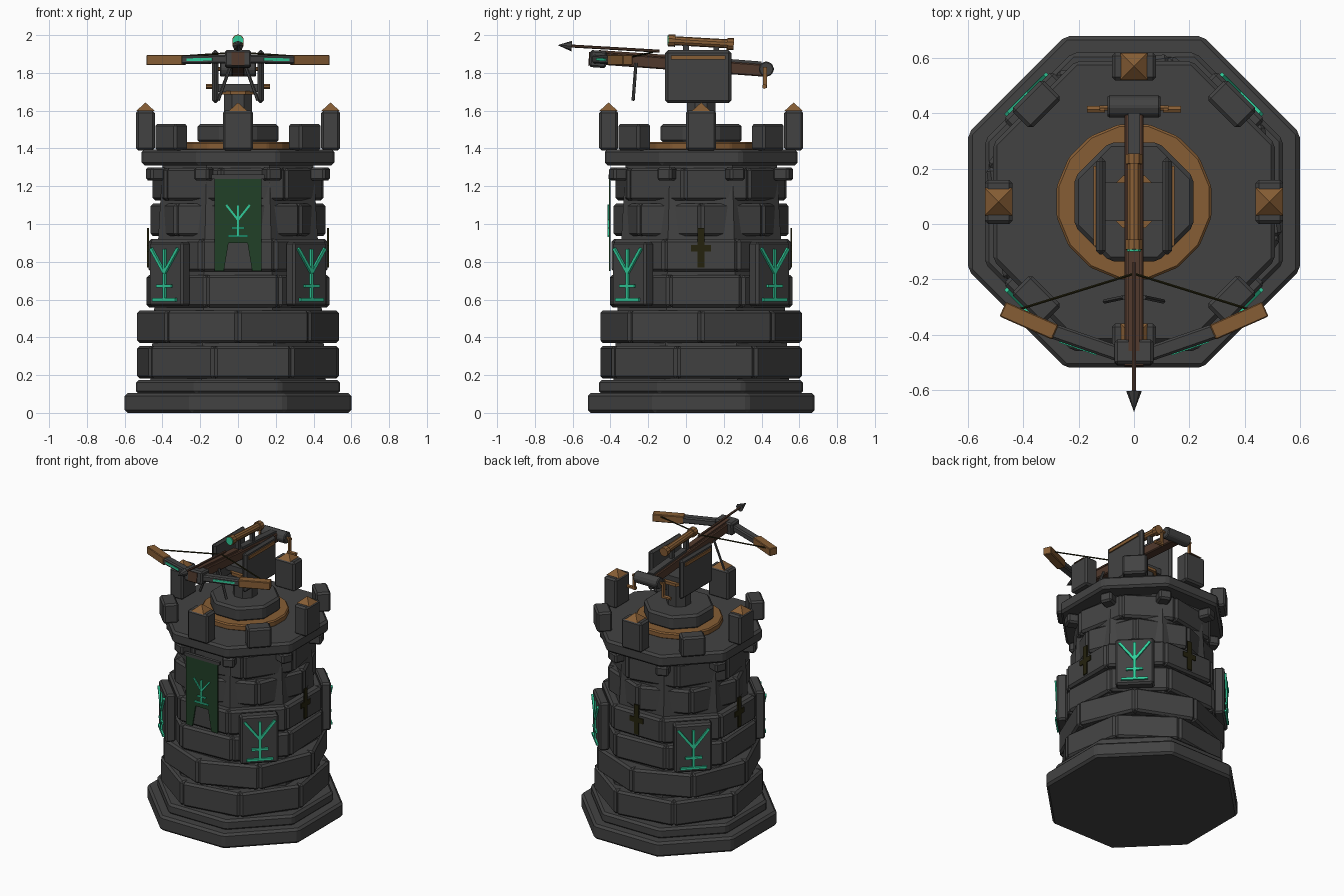
import bpy, bmesh, math
from math import sin, cos, pi, radians
from mathutils import Matrix, Vector, Euler

if "Cube" in bpy.data.objects:
    bpy.data.objects.remove(bpy.data.objects["Cube"])

CY = 0.08        # tower axis in y
TILT = -0.075    # weapon pitch


def material(name, rgb):
    m = bpy.data.materials.new(name)
    m.use_nodes = True
    m.diffuse_color = (*rgb, 1)
    m.node_tree.nodes["Principled BSDF"].inputs["Base Color"].default_value = (*rgb, 1)
    return m


STONE = material("dark stone", (0.055, 0.055, 0.055))
BRONZE = material("bronze", (0.24, 0.11, 0.035))
WOOD = material("dark wood", (0.08, 0.04, 0.025))
GLOW = material("glowing green", (0.03, 0.60, 0.32))
CLOTH = material("banner cloth", (0.015, 0.05, 0.02))
SLIT = material("slit shadow", (0.018, 0.016, 0.004))


def finish(name, bm, mat, matrix, bevel=0.0):
    if bevel:
        bmesh.ops.bevel(bm, geom=bm.edges[:], offset=bevel, segments=1, affect='EDGES')
    bm.transform(matrix)
    bmesh.ops.recalc_face_normals(bm, faces=bm.faces[:])
    mesh = bpy.data.meshes.new(name)
    bm.to_mesh(mesh)
    bm.free()
    mesh.materials.append(mat)
    ob = bpy.data.objects.new(name, mesh)
    bpy.context.collection.objects.link(ob)
    return ob


def box(name, loc, size, mat, rot=(0, 0, 0), bevel=0.0):
    bm = bmesh.new()
    bmesh.ops.create_cube(bm, size=1)
    bm.transform(Matrix.Diagonal((*size, 1)))
    return finish(name, bm, mat, Matrix.Translation(loc) @ Euler(rot).to_matrix().to_4x4(), bevel)


def prism(name, n, apothem, z0, z1, mat, bevel=0.0, top=1.0):
    """Upright regular prism on the tower axis, flats facing front and sides."""
    bm = bmesh.new()
    r = apothem / cos(pi / n)
    bmesh.ops.create_cone(bm, cap_ends=True, segments=n, radius1=r, radius2=r * top, depth=z1 - z0)
    place = Matrix.Translation((0, CY, (z0 + z1) / 2)) @ Matrix.Rotation(pi / n, 4, 'Z')
    return finish(name, bm, mat, place, bevel)


def rod(name, a, b, r, mat, n=8, r2=None, bevel=0.0):
    a, b = Vector(a), Vector(b)
    bm = bmesh.new()
    bmesh.ops.create_cone(bm, cap_ends=True, segments=n, radius1=r,
                          radius2=r if r2 is None else r2, depth=(b - a).length)
    turn = (b - a).to_track_quat('Z', 'Y').to_matrix().to_4x4()
    return finish(name, bm, mat, Matrix.Translation((a + b) / 2) @ turn, bevel)


def bar(name, a, b, w, h, mat, bevel=0.0):
    """Rectangular beam between two points."""
    a, b = Vector(a), Vector(b)
    rot = (b - a).to_track_quat('Y', 'Z').to_euler()
    return box(name, (a + b) / 2, (w, (b - a).length, h), mat, rot, bevel)


def radial(angle, dist, z, side=0.0):
    """Point around the tower; angle 0 is the front."""
    return (sin(angle) * dist + cos(angle) * side,
            CY - cos(angle) * dist + sin(angle) * side, z)


def ring_box(name, angle, dist, z, size, mat, bevel=0.0, side=0.0, lean=0.0):
    return box(name, radial(angle, dist, z, side), size, mat, (0, lean, angle), bevel)


def rune(name, angle, dist, z, half, height):
    """Branching sign: stem, two arms, crossbar and foot."""
    t = half * 0.17
    ring_box(name + "_stem", angle, dist, z + height / 2, (t, 0.012, height * 0.98), GLOW)
    ring_box(name + "_foot", angle, dist, z + t / 2, (half * 1.75, 0.014, t), GLOW)
    ring_box(name + "_crossbar", angle, dist, z + height * 0.29, (half * 1.1, 0.014, t), GLOW)
    rise = height * 0.46
    for s in (-1, 1):
        ring_box(name + "_arm", angle, dist, z + height - rise / 2, (t, 0.013, math.hypot(half, rise)),
                 GLOW, side=s * half / 2, lean=s * math.atan2(half, rise))


# Stepped base, inner core and crowning slab
prism("base_slab", 8, 0.60, 0, 0.105, STONE, 0.015)
prism("base_step", 8, 0.54, 0.10, 0.175, STONE, 0.015)
prism("tower_core", 8, 0.465, 0.17, 1.32, STONE, top=0.86)
prism("parapet_slab", 8, 0.51, 1.31, 1.395, STONE, 0.015)

# Brick courses, each turned against the one below
courses = [(0.51, 9), (0.50, 22.5), (0.475, 3), (0.475, 0), (0.435, 22.5), (0.43, 11)]
for row, (apothem, turn) in enumerate(courses):
    width = 2 * apothem * math.tan(pi / 8) - 0.012
    for k in range(8):
        ring_box("brick", radians(turn + 45 * k), apothem - 0.06, 0.268 + row * 0.1885,
                 (width, 0.12, 0.172), STONE, 0.014)

# Corbels, corner merlons and capped posts
for k in range(8):
    a = k * pi / 4
    ring_box("corbel", a + pi / 8, 0.47, 1.265, (0.085, 0.09, 0.07), STONE, 0.012)
    if k % 2:
        ring_box("merlon", a, 0.50, 1.46, (0.16, 0.10, 0.14), STONE, 0.012)
        ring_box("rune_slab", a, 0.51, 0.735, (0.25, 0.07, 0.34), STONE, 0.012)
        rune("wall_rune", a, 0.551, 0.59, 0.10, 0.28)
    else:
        ring_box("post", a, 0.49, 1.495, (0.16, 0.10, 0.21), STONE, 0.012)
        x, y, _ = radial(a, 0.49, 0)
        cap = rod("post_cap", (x, y, 1.598), (x, y, 1.643), 0.07, BRONZE, 4, 0.0)
        cap.data.transform(Matrix.Translation((x, y, 0)) @ Matrix.Rotation(pi / 4, 4, 'Z')
                           @ Matrix.Translation((-x, -y, 0)))
        if k:
            # Cross-shaped arrow slits on the sides and back
            ring_box("arrow_slit", a, 0.477, 0.875, (0.036, 0.009, 0.21), SLIT)
            ring_box("arrow_slit_bar", a, 0.477, 0.872, (0.105, 0.009, 0.036), SLIT)

# Hanging banner with a notched hem
outline = [(-0.125, 1.245), (-0.125, 0.75), (-0.075, 0.75), (-0.05, 0.90),
           (0.05, 0.90), (0.075, 0.75), (0.125, 0.75), (0.125, 1.245)]
bm = bmesh.new()
hem = bm.faces.new([bm.verts.new((x, 0, z)) for x, z in outline])
moved = bmesh.ops.extrude_face_region(bm, geom=[hem])["geom"]
bmesh.ops.translate(bm, vec=(0, 0.008, 0), verts=[v for v in moved if isinstance(v, bmesh.types.BMVert)])
finish("banner", bm, CLOTH, Matrix.Translation((0, -0.408, 0)))
bar("banner_rail", (-0.14, -0.40, 1.25), (0.14, -0.40, 1.25), 0.022, 0.022, STONE)
rune("banner_rune", 0, 0.489, 0.93, 0.062, 0.17)

# Turntable
prism("turntable_ring", 16, 0.28, 1.39, 1.435, BRONZE, 0.008)
prism("turntable", 8, 0.215, 1.43, 1.53, STONE, 0.015)
prism("pivot_column", 8, 0.075, 1.52, 1.69, STONE)
prism("pivot_collar", 8, 0.095, 1.685, 1.705, BRONZE)
bar("pivot_yoke", (-0.11, CY, 1.72), (0.11, CY, 1.72), 0.14, 0.04, STONE)

# Stock, rail and loaded bolt
bar("stock", (0, -0.45, 1.876), (0, 0.42, 1.812), 0.07, 0.065, WOOD, 0.006)
bar("stock_rail", (0, 0.02, 1.88), (0, 0.40, 1.85), 0.045, 0.02, STONE)
bar("bolt_groove", (0, -0.46, 1.913), (0, -0.02, 1.882), 0.04, 0.015, WOOD)
rod("bolt_shaft", (0, -0.62, 1.943), (0, -0.14, 1.915), 0.008, WOOD, 6)
rod("bolt_head", (0, -0.605, 1.942), (0, -0.68, 1.947), 0.028, STONE, 8, 0.0)
box("bow_head", (0, -0.465, 1.873), (0.14, 0.09, 0.09), STONE, (TILT, 0, 0), 0.01)
box("bow_head_plate", (0, -0.511, 1.875), (0.07, 0.008, 0.07), WOOD, (TILT, 0, 0))

# Sighting tube
rod("sight_tube", (0, -0.08, 1.971), (0, 0.24, 1.953), 0.024, BRONZE, 10)
for y, z in ((-0.075, 1.971), (0.235, 1.953)):
    rod("sight_collar", (0, y - 0.018, z + 0.001), (0, y + 0.018, z - 0.001), 0.032, BRONZE, 10)
rod("sight_lens", (0, -0.099, 1.972), (0, -0.092, 1.972), 0.027, GLOW, 10)
for y in (0.0, 0.16):
    bar("sight_mount", (0, y - 0.015, 1.915), (0, y + 0.015, 1.915), 0.025, 0.08, STONE)

# Winch drum at the rear
rod("winch_drum", (-0.095, 0.425, 1.82), (0.095, 0.425, 1.82), 0.042, STONE, 8, bevel=0.006)

# Mirrored parts: cheek plates, bow limbs, string, legs and crank handles
for s, side in ((1, "left"), (-1, "right")):
    box(side + "_cheek_plate", (s * 0.12, 0.065, 1.78), (0.035, 0.35, 0.28), STONE, bevel=0.014)
    box(side + "_cheek_trim", (s * 0.14, 0.065, 1.882), (0.012, 0.29, 0.022), BRONZE)
    bar(side + "_limb", (s * 0.04, -0.475, 1.873), (s * 0.30, -0.385, 1.868), 0.055, 0.045, STONE, 0.008)
    bar(side + "_limb_tip", (s * 0.285, -0.392, 1.868), (s * 0.475, -0.308, 1.868), 0.058, 0.054, BRONZE, 0.004)
    bar(side + "_limb_glow", (s * 0.135, -0.471, 1.872), (s * 0.27, -0.4245, 1.870), 0.009, 0.014, GLOW)
    rod(side + "_bowstring", (s * 0.42, -0.31, 1.88), (0, -0.18, 1.908), 0.005, SLIT, 6)
    rod(side + "_brace_leg", (s * 0.035, -0.265, 1.85), (s * 0.105, -0.28, 1.655), 0.009, STONE, 6)
    rod(side + "_crank_axle", (s * 0.09, 0.42, 1.82), (s * 0.125, 0.42, 1.82), 0.011, BRONZE, 6)
    bar(side + "_crank_arm", (s * 0.115, 0.408, 1.775), (s * 0.115, 0.428, 1.775), 0.014, 0.11, BRONZE)
    rod(side + "_crank_grip", (s * 0.105, 0.415, 1.728), (s * 0.17, 0.415, 1.728), 0.013, BRONZE, 6)
